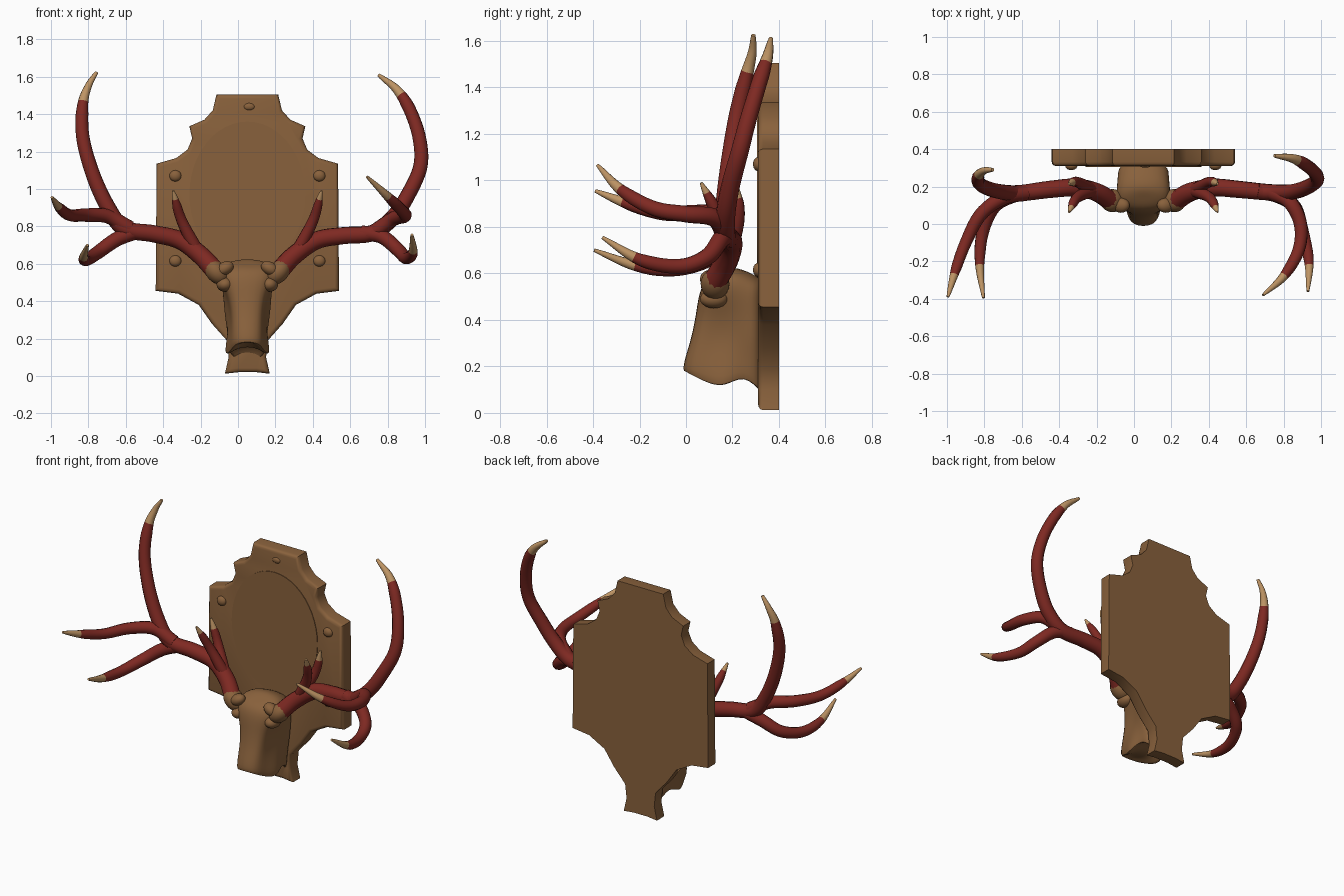
import bpy
import bmesh
import math
from mathutils import Vector

default_cube = bpy.data.objects.get("Cube")
if default_cube:
    bpy.data.objects.remove(default_cube, do_unlink=True)

CENTRE_X = 0.05


def make_material(name, colour):
    material = bpy.data.materials.new(name)
    material.use_nodes = True
    rgba = (*colour, 1)
    material.diffuse_color = rgba
    material.node_tree.nodes["Principled BSDF"].inputs["Base Color"].default_value = rgba
    return material


WOOD = make_material("warm brown", (0.25, 0.12, 0.045))
RED = make_material("deep red", (0.21, 0.022, 0.016))
TIP = make_material("pale tan", (0.52, 0.3, 0.13))


def finish(bm, name, materials, angle=40):
    """Turn a bmesh into a named, shaded object."""
    bmesh.ops.recalc_face_normals(bm, faces=bm.faces)
    mesh = bpy.data.meshes.new(name)
    bm.to_mesh(mesh)
    bm.free()
    obj = bpy.data.objects.new(name, mesh)
    bpy.context.collection.objects.link(obj)
    for material in materials:
        mesh.materials.append(material)
    bpy.ops.object.select_all(action="DESELECT")
    obj.select_set(True)
    bpy.context.view_layer.objects.active = obj
    bpy.ops.object.shade_smooth_by_angle(angle=math.radians(angle))
    return obj


def smooth_path(points, steps=7):
    """Catmull-Rom curve through the points."""
    pts = [Vector(p) for p in points]
    pts = [2 * pts[0] - pts[1]] + pts + [2 * pts[-1] - pts[-2]]
    path = []
    for a, b, c, d in zip(pts, pts[1:], pts[2:], pts[3:]):
        for k in range(steps):
            t = k / steps
            path.append(0.5 * (2 * b + (c - a) * t
                               + (2 * a - 5 * b + 4 * c - d) * t ** 2
                               + (3 * b - a - 3 * c + d) * t ** 3))
    path.append(pts[-2])
    return path


def horn(name, points, radius, tip_length, sides=12):
    """Tapered round branch whose last stretch is pale."""
    path = smooth_path(points)
    travel = [0.0]
    for a, b in zip(path, path[1:]):
        travel.append(travel[-1] + (b - a).length)
    total = travel[-1]
    bm = bmesh.new()
    rings = []
    side = Vector((0.3, 0.2, 0.9))
    for i, point in enumerate(path):
        along = (path[min(i + 1, len(path) - 1)] - path[max(i - 1, 0)]).normalized()
        side = (side - along * side.dot(along)).normalized()
        other = along.cross(side)
        t = travel[i] / total
        r = radius * (1 - 0.42 * t)
        r *= min(1, 0.3 + 0.7 * ((total - travel[i]) / (tip_length * 1.3)) ** 0.8)
        rings.append([bm.verts.new(point + r * (side * math.cos(a) + other * math.sin(a)))
                      for a in (math.tau * k / sides for k in range(sides))])
    for i, (low, high) in enumerate(zip(rings, rings[1:])):
        for k in range(sides):
            n = (k + 1) % sides
            face = bm.faces.new((low[k], low[n], high[n], high[k]))
            face.material_index = int(total - travel[i] <= tip_length)
    bm.faces.new(rings[0])
    bm.faces.new(rings[-1]).material_index = 1
    return finish(bm, name, [RED, TIP], 60)


def lump(name, location, scale, tilt=0.0):
    bm = bmesh.new()
    bmesh.ops.create_icosphere(bm, subdivisions=3, radius=1)
    obj = finish(bm, name, [WOOD], 80)
    obj.location, obj.scale, obj.rotation_euler = location, scale, (0, tilt, 0)
    return obj


# Shield plaque: half outline mirrored, extruded, front rim rounded
half = [(0.165, 1.505), (0.185, 1.42), (0.23, 1.37), (0.31, 1.335), (0.295, 1.27),
        (0.32, 1.21), (0.38, 1.165), (0.485, 1.135), (0.49, 0.455), (0.37, 0.44),
        (0.26, 0.38), (0.19, 0.28), (0.11, 0.19), (0.1, 0.1), (0.12, 0.012), (0.05, 0.02)]
outline = half + [(-x, z) for x, z in reversed(half)]
bm = bmesh.new()
front = bm.faces.new([bm.verts.new((CENTRE_X + x, 0.4, z)) for x, z in outline])
moved = bmesh.ops.extrude_face_region(bm, geom=[front], use_keep_orig=True)["geom"]
bmesh.ops.translate(bm, vec=(0, -0.09, 0),
                    verts=[g for g in moved if isinstance(g, bmesh.types.BMVert)])
rim = [e for e in bm.edges if all(v.co.y < 0.35 for v in e.verts)]
bmesh.ops.bevel(bm, geom=rim, offset=0.022, segments=3, profile=0.5, affect="EDGES")
finish(bm, "plaque", [WOOD])

# Thin oval field on the plaque
bm = bmesh.new()
bmesh.ops.create_cone(bm, cap_ends=True, segments=48, radius1=1, radius2=1, depth=1)
oval = finish(bm, "oval_field", [WOOD])
oval.location = (CENTRE_X, 0.309, 0.97)
oval.rotation_euler = (math.pi / 2, 0, 0)
oval.scale = (0.31, 0.39, 0.006)

# Bosses near the plaque corners and top
for name, x, z in [("upper", 0.385, 1.07), ("lower", 0.385, 0.615)]:
    for label, sign in (("left", 1), ("right", -1)):
        lump(f"{name}_{label}_boss", (CENTRE_X + sign * x, 0.31, z), (0.032, 0.022, 0.03))
lump("top_boss", (CENTRE_X + 0.01, 0.315, 1.44), (0.03, 0.014, 0.02))

# Skull: rows of half widths from front to back, lofted downwards
BACK_Y = 0.335
rows = [
    (0.02, (0.6, 0.63, 0.62, 0.6, 0.57), (0.03, 0.06, 0.07, 0.06, 0.05), 0.14),
    (0.05, (0.57, 0.59, 0.59, 0.57, 0.54), (0.11, 0.15, 0.15, 0.13, 0.12), 0.075),
    (0, (0.5,) * 5, (0.1, 0.14, 0.14, 0.14, 0.13), 0.05),
    (0, (0.42,) * 5, (0.08, 0.1, 0.11, 0.13, 0.13), 0.04),
    (0, (0.32,) * 5, (0.075, 0.085, 0.09, 0.12, 0.13), 0.02),
    (0, (0.23, 0.22, 0.22, 0.23, 0.2), (0.07, 0.09, 0.11, 0.1, 0.11), -0.01),
    (0, (0.17, 0.11, 0.07, 0.15, 0.05), (0.07, 0.09, 0.145, 0.1, 0.1), -0.02),
    (0, (0.19, 0.16, 0.15, 0.2, 0.1), (0.035, 0.05, 0.07, 0.06, 0.06), 0.02),
]
bm = bmesh.new()
loops = []
for _, heights, widths, front_y in rows:
    ys = [front_y + (BACK_Y - front_y) * k / 4 for k in range(5)]
    left = [bm.verts.new((CENTRE_X + w, y, z)) for w, y, z in zip(widths, ys, heights)]
    right = [bm.verts.new((CENTRE_X - w, y, z)) for w, y, z in zip(widths, ys, heights)]
    loops.append(left + right[::-1])
for upper, lower in zip(loops, loops[1:]):
    for k in range(10):
        n = (k + 1) % 10
        bm.faces.new((upper[k], upper[n], lower[n], lower[k]))
for cap in (loops[0], loops[-1]):
    for k in range(4):
        bm.faces.new((cap[k], cap[k + 1], cap[8 - k], cap[9 - k]))
skull = finish(bm, "skull", [WOOD], 80)
skull.modifiers.new("rounding", "SUBSURF").levels = 2
skull.modifiers["rounding"].render_levels = 2

# Burrs where the antlers grow out of the skull
for label, sign in (("left", 1), ("right", -1)):
    lump(f"{label}_burr", (CENTRE_X + sign * 0.165, 0.125, 0.555),
         (0.055, 0.062, 0.075), sign * 0.75)
    lump(f"{label}_brow_knob", (CENTRE_X + sign * 0.12, 0.1, 0.575), (0.05, 0.04, 0.035), sign * 0.5)
    lump(f"{label}_eye_ridge", (CENTRE_X + sign * 0.12, 0.12, 0.49), (0.045, 0.06, 0.04))

# Brow tines: a forward and a rear one on each antler
for label, sign in (("left", 1), ("right", -1)):
    for place, mid_y, tip_y in (("front", 0.14, 0.065), ("rear", 0.225, 0.215)):
        horn(f"{label}_{place}_brow_tine",
             [(CENTRE_X + sign * x, y, z) for x, y, z in
              ((0.27, 0.18, 0.67), (0.355, mid_y, 0.84), (0.397, tip_y, 0.99))], 0.036, 0.07)

# Right antler
horn("right_main_beam", [
    (-0.12, 0.12, 0.56), (-0.2, 0.17, 0.645), (-0.31, 0.195, 0.725), (-0.45, 0.185, 0.76),
    (-0.61, 0.165, 0.79), (-0.7, 0.17, 0.91), (-0.78, 0.19, 1.09), (-0.83, 0.22, 1.28),
    (-0.83, 0.26, 1.45), (-0.8, 0.285, 1.55), (-0.755, 0.29, 1.625)], 0.052, 0.19)
horn("right_upper_tine", [
    (-0.58, 0.165, 0.79), (-0.7, 0.14, 0.855), (-0.82, 0.05, 0.86), (-0.9, -0.1, 0.86),
    (-0.955, -0.25, 0.9), (-0.995, -0.39, 0.955)], 0.042, 0.14)
horn("right_lower_tine", [
    (-0.54, 0.175, 0.775), (-0.65, 0.15, 0.73), (-0.75, 0.09, 0.66), (-0.81, -0.05, 0.62),
    (-0.825, -0.22, 0.635), (-0.805, -0.395, 0.7)], 0.042, 0.2)

# Left antler
horn("left_main_beam", [
    (0.22, 0.12, 0.56), (0.3, 0.17, 0.645), (0.42, 0.195, 0.725), (0.56, 0.185, 0.75),
    (0.72, 0.17, 0.765), (0.83, 0.17, 0.85), (0.91, 0.19, 0.97), (0.975, 0.23, 1.12),
    (0.97, 0.27, 1.27), (0.92, 0.315, 1.42), (0.85, 0.35, 1.53), (0.75, 0.365, 1.61)], 0.052, 0.17)
horn("left_upper_tine", [
    (0.73, 0.17, 0.77), (0.83, 0.12, 0.84), (0.89, 0.0, 0.855), (0.88, -0.14, 0.88),
    (0.8, -0.28, 0.96), (0.69, -0.38, 1.065)], 0.042, 0.19)
horn("left_lower_tine", [
    (0.66, 0.175, 0.765), (0.77, 0.15, 0.745), (0.86, 0.09, 0.67), (0.9, -0.03, 0.63),
    (0.935, -0.2, 0.66), (0.93, -0.36, 0.755)], 0.042, 0.17)
